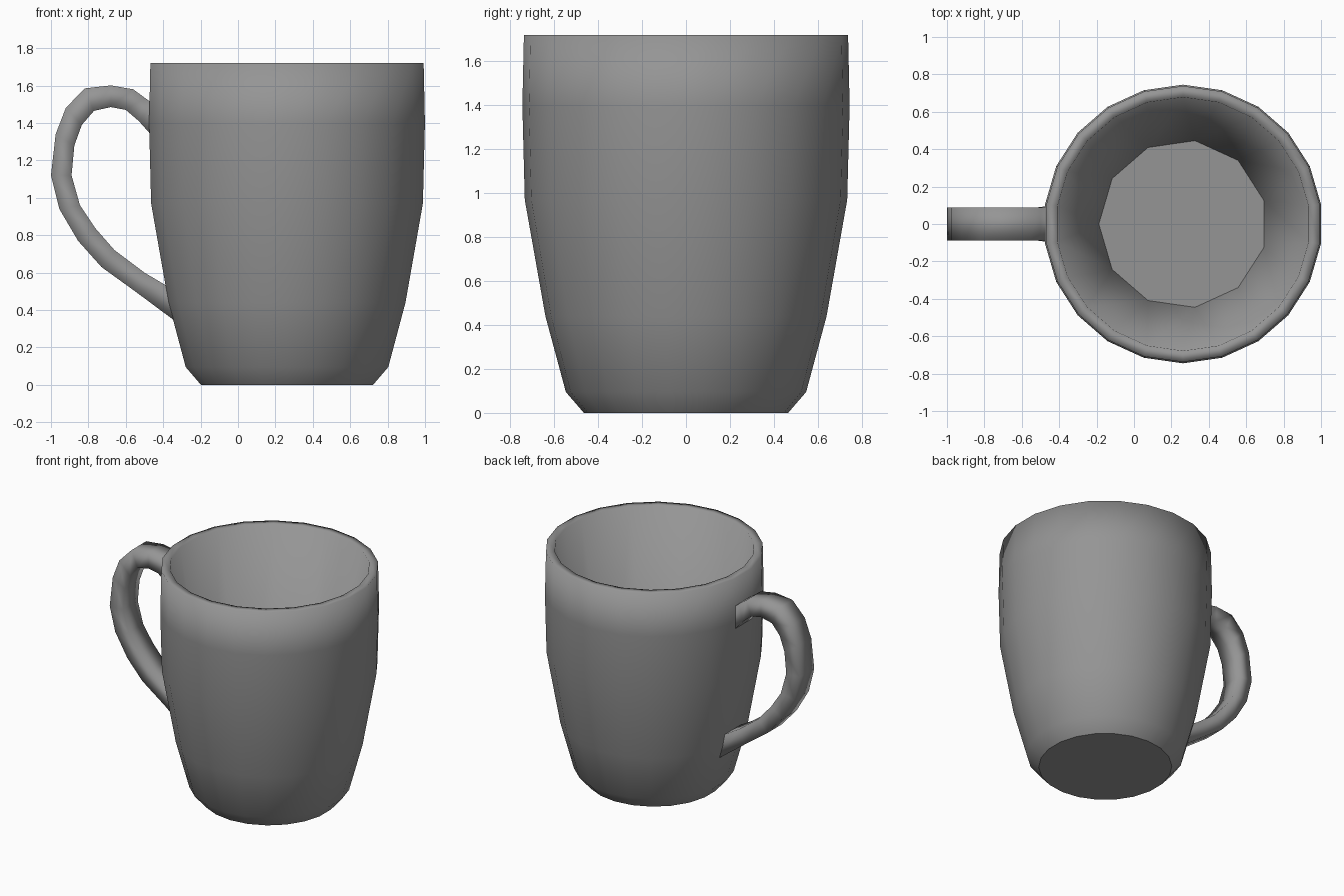
import bpy, bmesh
from math import sin, cos, pi
from mathutils import Vector

cube = bpy.data.objects.get("Cube")
if cube:
    bpy.data.objects.remove(cube, do_unlink=True)

grey = bpy.data.materials.new("grey_ceramic")
grey.use_nodes = True
GREY = (0.3, 0.3, 0.3, 1)
grey.diffuse_color = GREY
grey.node_tree.nodes["Principled BSDF"].inputs["Base Color"].default_value = GREY

CENTRE = 0.262
SIDES = 22


def finish(bm, name):
    bmesh.ops.recalc_face_normals(bm, faces=bm.faces)
    mesh = bpy.data.meshes.new(name)
    bm.to_mesh(mesh)
    bm.free()
    mesh.materials.append(grey)
    obj = bpy.data.objects.new(name, mesh)
    bpy.context.collection.objects.link(obj)
    return obj


def ring(bm, radius, z, count, start):
    return [bm.verts.new((CENTRE + radius * cos(start + 2 * pi * i / count),
                          radius * sin(start + 2 * pi * i / count), z))
            for i in range(count)]


def bridge(bm, a, b):
    n = len(a)
    for i in range(n):
        j = (i + 1) % n
        bm.faces.new((a[i], a[j], b[j], b[i])).smooth = True


# Cup: outer wall and rim as one lathed shell
profile = [(0.465, 0), (0.547, 0.095), (0.64, 0.44), (0.734, 0.97),
           (0.745, 1.4), (0.738, 1.72), (0.678, 1.72)]
bm = bmesh.new()
rings = [ring(bm, r, z, SIDES, pi / 2) for r, z in profile]
for low, high in zip(rings, rings[1:]):
    bridge(bm, low, high)
bm.faces.new(rings[0]).smooth = False

# Inner wall runs straight to a floor with half as many sides
lip = rings[-1]
floor = ring(bm, 0.45, 0.1, SIDES // 2, pi / 2 + 3 * pi / SIDES)
for i, v in enumerate(floor):
    a, b, c = (lip[(2 * i + 1 + k) % SIDES] for k in range(3))
    bm.faces.new((a, b, v)).smooth = True
    bm.faces.new((b, c, floor[(i + 1) % len(floor)], v)).smooth = True
bm.faces.new(floor).smooth = False
finish(bm, "cup")

# Handle: four-sided band, each station given as centre and half thickness vector
stations = [(-0.45, 1.41, 0.0, 0.09), (-0.515, 1.473, 0.015, 0.063),
            (-0.58, 1.525, 0.02, 0.055), (-0.68, 1.543, 0, 0.058),
            (-0.795, 1.525, -0.025, 0.06), (-0.878, 1.435, -0.043, 0.045),
            (-0.925, 1.31, -0.05, 0.03), (-0.945, 1.12, -0.055, 0),
            (-0.9, 0.95, -0.055, -0.01), (-0.81, 0.805, -0.045, -0.035),
            (-0.695, 0.675, -0.035, -0.045), (-0.525, 0.55, -0.025, -0.05),
            (-0.35, 0.43, 0.015, -0.09)]
bm = bmesh.new()
loops = []
for i, (x, z, dx, dz) in enumerate(stations):
    half = 0.097 if i in (0, len(stations) - 1) else 0.087
    mid, out = Vector((x, 0, z)), Vector((dx, 0, dz))
    side = Vector((0, half, 0))
    loops.append([bm.verts.new(p) for p in (mid + out + side, mid + out - side,
                                            mid - out - side, mid - out + side)])
for a, b in zip(loops, loops[1:]):
    bridge(bm, a, b)
for end in (loops[0], loops[-1]):
    bm.faces.new(end).smooth = False
finish(bm, "handle")
